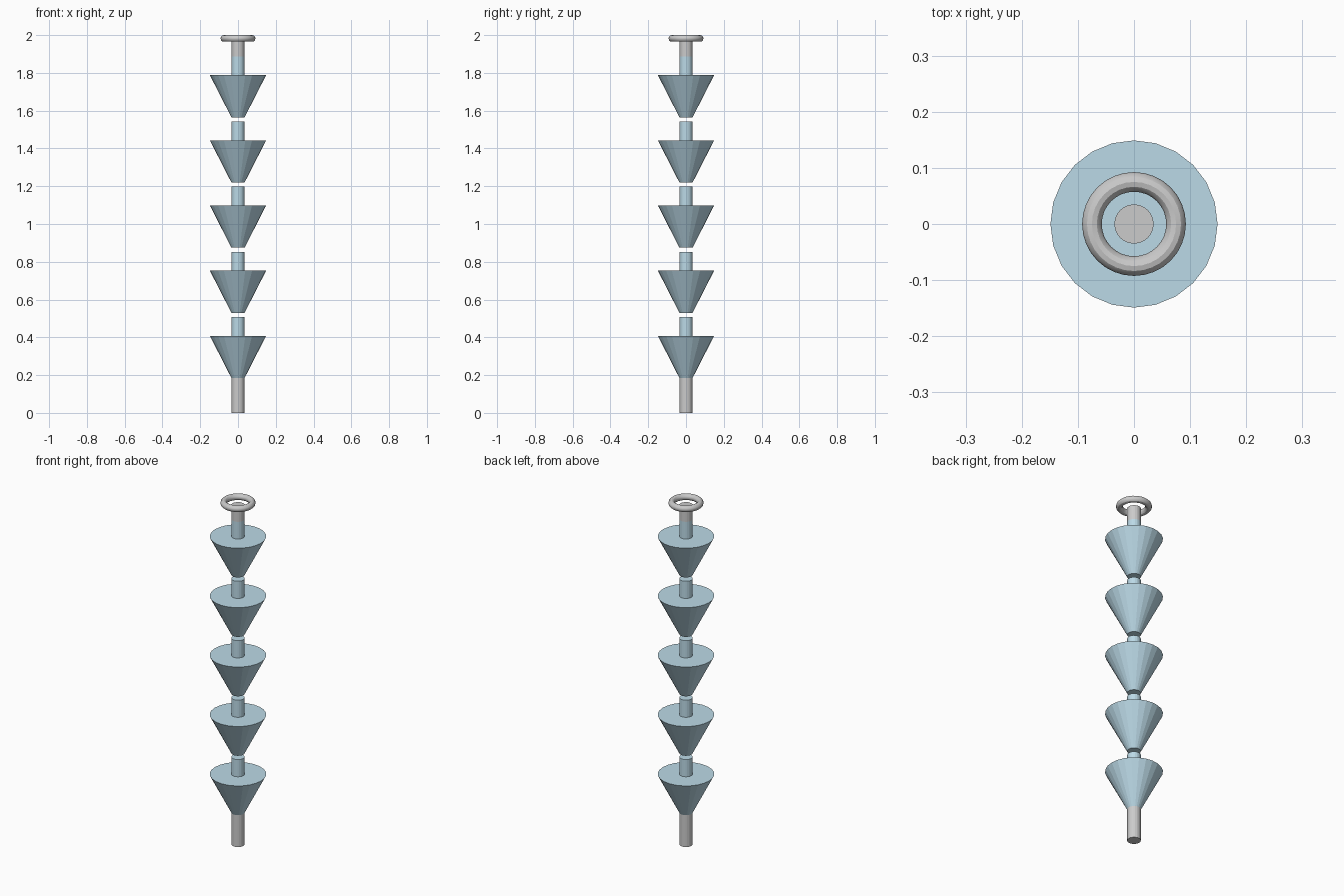
import bpy

if "Cube" in bpy.data.objects:
    bpy.data.objects.remove(bpy.data.objects["Cube"])

R_ROD, R_CUP = 0.035, 0.149
CUPS, STEP, FIRST, CUP_H, POST_H = 5, 0.345, 0.185, 0.223, 0.10

blue = bpy.data.materials.new("blue_grey")
blue.diffuse_color = (0.50, 0.70, 0.80, 1)
blue.use_nodes = True
blue.node_tree.nodes["Principled BSDF"].inputs["Base Color"].default_value = blue.diffuse_color


def frustum(name, r_bottom, r_top, z0, z1, mat=None):
    bpy.ops.mesh.primitive_cone_add(vertices=24, radius1=r_bottom, radius2=r_top,
                                    depth=z1 - z0, location=(0, 0, (z0 + z1) / 2))
    ob = bpy.context.object
    ob.name = name
    if mat:
        ob.data.materials.append(mat)
    return ob


# Grey end rods
frustum("bottom_rod", R_ROD, R_ROD, 0, FIRST)
top_post = FIRST + (CUPS - 1) * STEP + CUP_H + POST_H
frustum("top_rod", R_ROD, R_ROD, top_post, 1.97)

# Stacked cups, each with a short post on top
for i in range(CUPS):
    z = FIRST + i * STEP
    frustum(f"cup_{i + 1}", R_ROD, R_CUP, z, z + CUP_H, blue)
    frustum(f"post_{i + 1}", R_ROD, R_ROD, z + CUP_H, z + CUP_H + POST_H, blue)

# Hanging ring
bpy.ops.mesh.primitive_torus_add(major_radius=0.075, minor_radius=0.0175,
                                 major_segments=32, minor_segments=12,
                                 location=(0, 0, 1.9825))
bpy.context.object.name = "top_ring"
bpy.ops.object.shade_smooth_by_angle()
